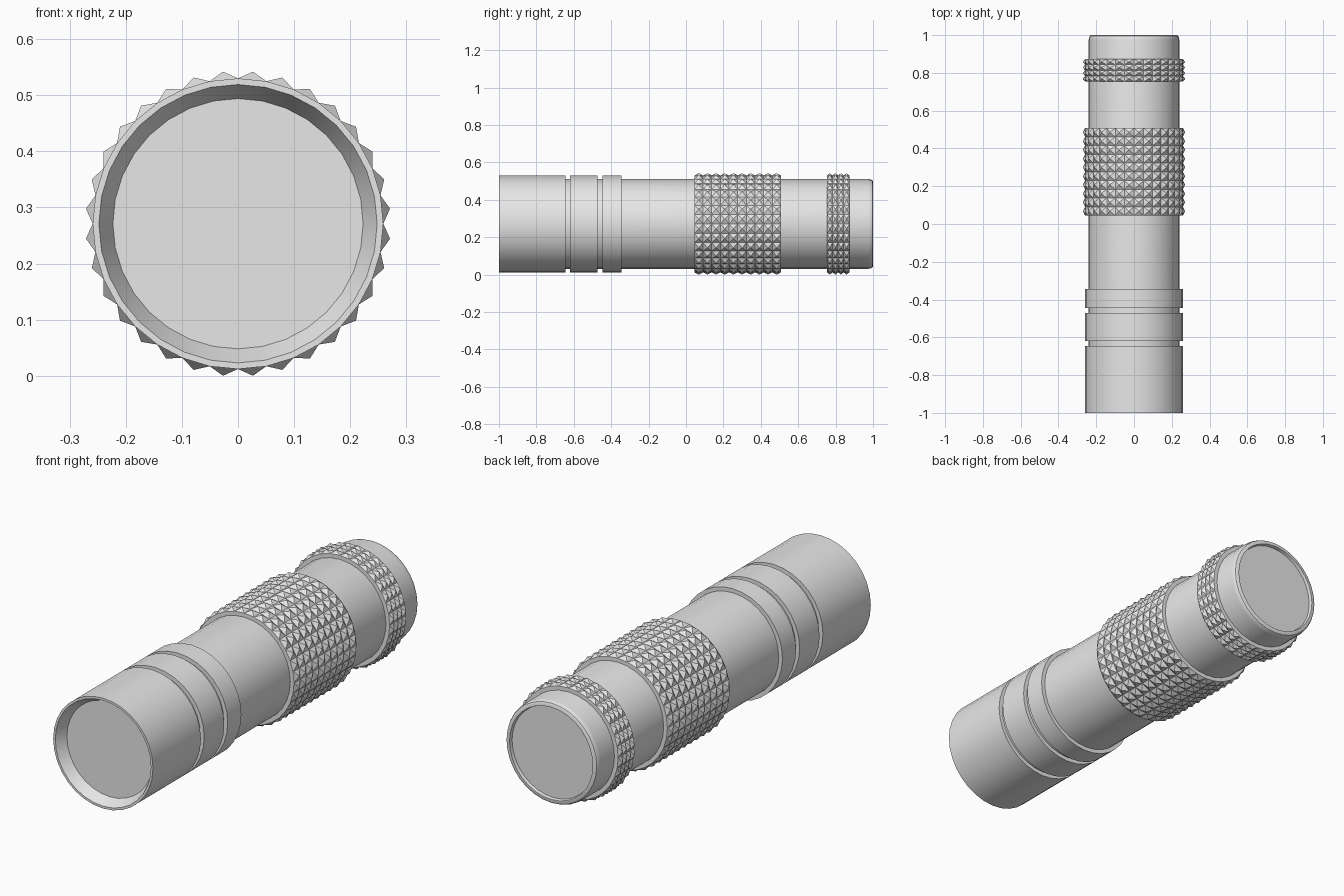
import bpy
import bmesh
from math import sin, cos, tau, radians

cube = bpy.data.objects.get("Cube")
if cube:
    bpy.data.objects.remove(cube, do_unlink=True)

SIDES = 32
AXIS_Z = 0.271      # height of the long axis
HEAD_R = 0.259
BODY_R = 0.24

grey = bpy.data.materials.new("light grey")
grey.use_nodes = True
colour = (0.8, 0.8, 0.8, 1)
grey.diffuse_color = colour
grey.node_tree.nodes["Principled BSDF"].inputs["Base Color"].default_value = colour


def lathe(name, profile, cap_start=False, cap_end=False, spike=0):
    """Turn (radius, y) points around the long axis; optionally raise a pyramid on each outer face."""
    bm = bmesh.new()
    rings = []
    for r, y in profile:
        angles = [tau * i / SIDES for i in range(SIDES)]
        rings.append([bm.verts.new((r * sin(a), y, AXIS_Z + r * cos(a))) for a in angles])
    for lower, upper in zip(rings, rings[1:]):
        for i in range(SIDES):
            j = (i + 1) % SIDES
            bm.faces.new((lower[i], lower[j], upper[j], upper[i]))
    if cap_start:
        bm.faces.new(rings[0][::-1])
    if cap_end:
        bm.faces.new(rings[-1])
    bm.normal_update()
    if spike:
        outer = [f for f in bm.faces if abs(f.normal.y) < 0.5]
        bmesh.ops.poke(bm, faces=outer, offset=spike)
    mesh = bpy.data.meshes.new(name)
    bm.to_mesh(mesh)
    bm.free()
    mesh.materials.append(grey)
    obj = bpy.data.objects.new(name, mesh)
    bpy.context.collection.objects.link(obj)
    if not spike:
        bpy.ops.object.select_all(action='DESELECT')
        obj.select_set(True)
        bpy.context.view_layer.objects.active = obj
        bpy.ops.object.shade_smooth_by_angle(angle=radians(30))
    return obj


def knurled_ring(name, start, end, rows):
    """Band covered with rows of small pyramids."""
    side = [(HEAD_R, start + (end - start) * i / rows) for i in range(rows + 1)]
    inner = BODY_R - 0.005
    lathe(name, [(inner, start)] + side + [(inner, end)], spike=0.0145)


# Head: flared recess, then three bands split by two grooves
head = [(0.223, -0.95), (0.248, -1), (HEAD_R, -1)]
for groove_start, groove_end in ((-0.645, -0.62), (-0.472, -0.446)):
    head += [(HEAD_R, groove_start), (BODY_R, groove_start),
             (BODY_R, groove_end), (HEAD_R, groove_end)]
head += [(HEAD_R, -0.345), (BODY_R - 0.005, -0.345)]
lathe("head", head)

# Lens at the bottom of the recess
lathe("lens", [(0.224, -0.95), (0.224, -0.935)], cap_start=True, cap_end=True)

# Barrel with a rounded end and a shallow recessed tail button
barrel = [(BODY_R, -0.36), (BODY_R, 0.975), (0.238, 0.988), (0.234, 0.996),
          (0.226, 1), (0.216, 1), (0.213, 0.985)]
lathe("barrel", barrel, cap_end=True)

# Knurled grips
knurled_ring("grip", 0.045, 0.508, 10)
knurled_ring("tail_ring", 0.754, 0.873, 4)
